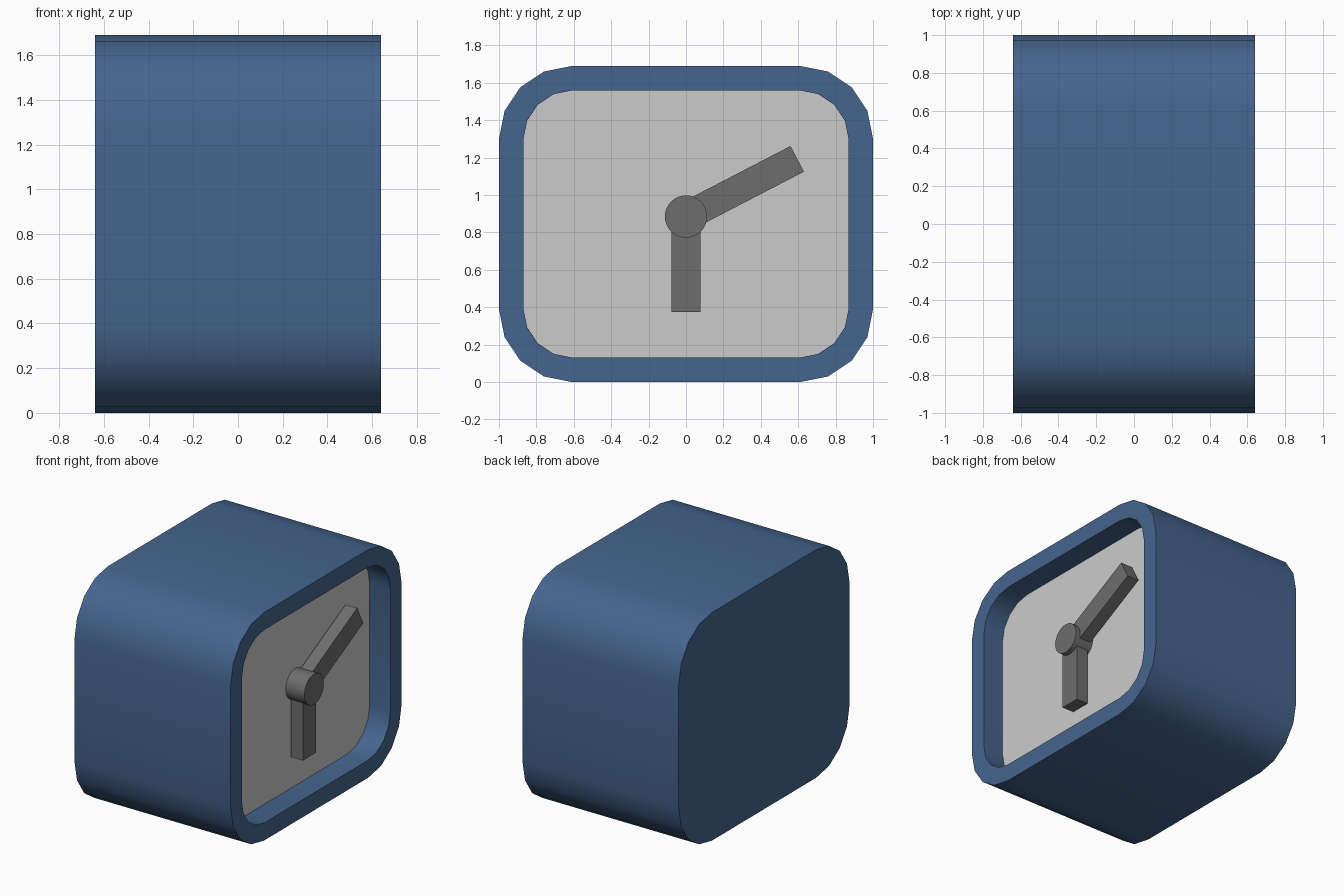
import bpy, bmesh
from math import sin, cos, pi, radians
from mathutils import Matrix

if "Cube" in bpy.data.objects:
    bpy.data.objects.remove(bpy.data.objects["Cube"])

HALF_X = 0.64      # half depth of the case
FACE_X = 0.47      # plane of the recessed dial
MID_Z = 0.845      # middle height of the case
HUB_Z = 0.885      # pivot height of the hands


def material(name, rgb):
    mat = bpy.data.materials.new(name)
    mat.diffuse_color = (*rgb, 1)
    mat.use_nodes = True
    mat.node_tree.nodes["Principled BSDF"].inputs["Base Color"].default_value = mat.diffuse_color
    return mat


def make_object(name, bm, mat=None):
    mesh = bpy.data.meshes.new(name)
    bm.to_mesh(mesh)
    bm.free()
    obj = bpy.data.objects.new(name, mesh)
    bpy.context.collection.objects.link(obj)
    if mat:
        mesh.materials.append(mat)
    return obj


def smooth(obj):
    obj.data.shade_smooth()
    obj.data.set_sharp_from_angle(angle=radians(30))


def ring(bm, x, half_y, half_z, radius, steps=4):
    """Rounded rectangle in the y-z plane, anticlockwise seen from +x."""
    verts = []
    for k, (sy, sz) in enumerate([(1, 1), (-1, 1), (-1, -1), (1, -1)]):
        for i in range(steps + 1):
            a = (k + i / steps) * pi / 2
            verts.append(bm.verts.new((
                x,
                sy * (half_y - radius) + radius * cos(a),
                MID_Z + sz * (half_z - radius) + radius * sin(a))))
    return verts


blue = material("blue", (0.06, 0.13, 0.27))
dark = material("dark_grey", (0.155, 0.155, 0.155))

OUTER = (1.0, 0.845, 0.39)
INNER = (0.87, 0.715, 0.265)

# Case: outer wall, front rim and recess wall
bm = bmesh.new()
rings = [ring(bm, -HALF_X, *OUTER), ring(bm, HALF_X, *OUTER),
         ring(bm, HALF_X, *INNER), ring(bm, FACE_X, *INNER)]
for a, b in zip(rings, rings[1:]):
    n = len(a)
    for i in range(n):
        j = (i + 1) % n
        bm.faces.new((a[i], a[j], b[j], b[i]))
bm.faces.new(rings[0][::-1])
smooth(make_object("clock_case", bm, blue))

# Dial at the bottom of the recess
bm = bmesh.new()
bm.faces.new(ring(bm, FACE_X, *INNER))
make_object("clock_dial", bm)


# Hands: bars running out from the hub
def hand(name, length, angle):
    bm = bmesh.new()
    bmesh.ops.create_cube(bm, size=1, matrix=(
        Matrix.Translation((0.538, 0, HUB_Z))
        @ Matrix.Rotation(radians(angle), 4, 'X')
        @ Matrix.Translation((0, length / 2, 0))
        @ Matrix.Diagonal((0.096, length, 0.155, 1))))
    make_object(name, bm, dark)


hand("hour_hand", 0.51, -90)
hand("minute_hand", 0.67, 27.4)

# Hub
bm = bmesh.new()
bmesh.ops.create_cone(
    bm, cap_ends=True, segments=32, radius1=0.113, radius2=0.113,
    depth=0.156,
    matrix=Matrix.Translation((0.546, 0, HUB_Z)) @ Matrix.Rotation(pi / 2, 4, 'Y'))
smooth(make_object("hand_hub", bm, dark))
